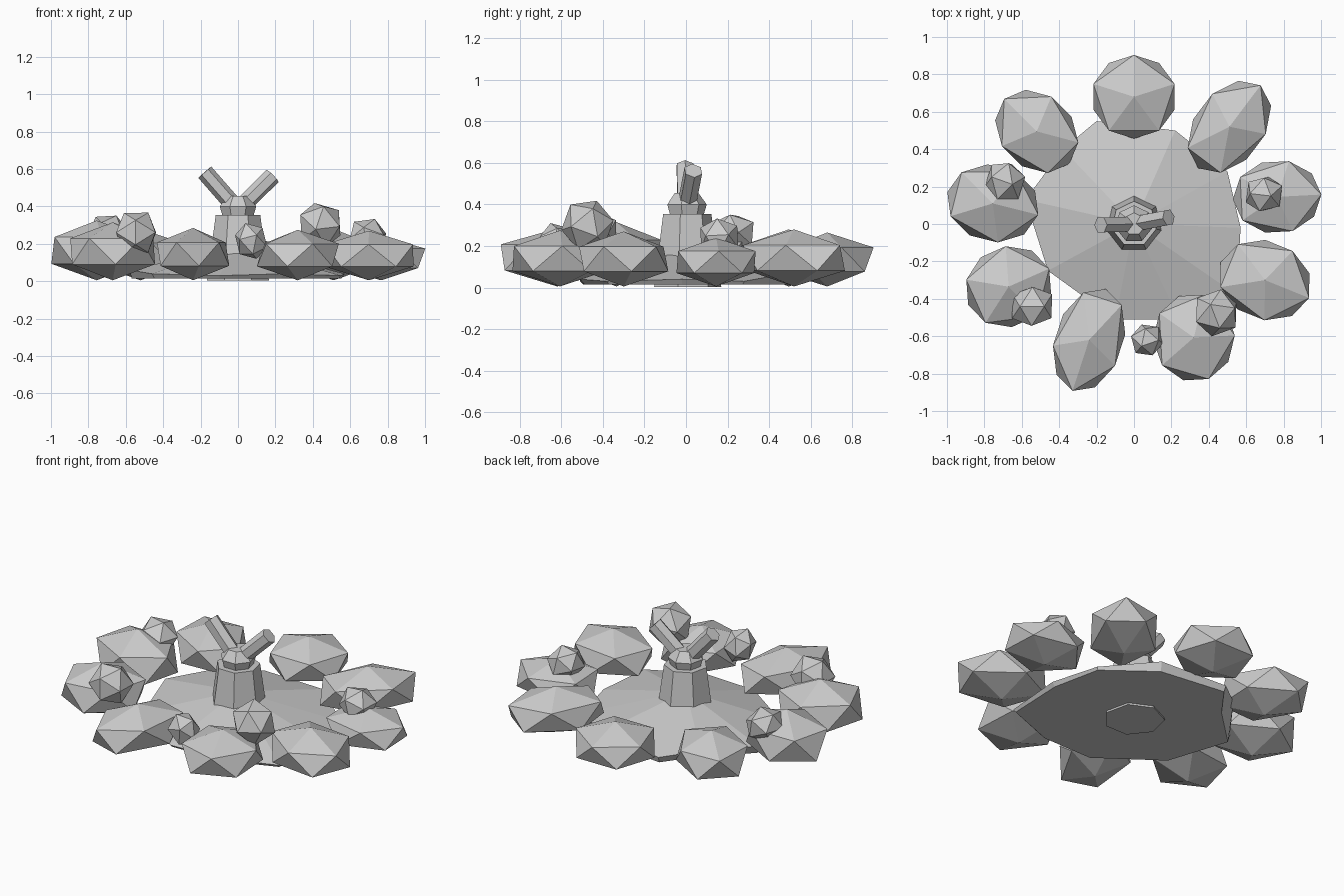
import bpy, bmesh
from math import radians
from mathutils import Matrix, Vector, Euler

cube = bpy.data.objects.get("Cube")
if cube:
    bpy.data.objects.remove(cube, do_unlink=True)

stone = bpy.data.materials.new("stone_grey")
stone.use_nodes = True
GREY = (0.6, 0.6, 0.6, 1)
stone.diffuse_color = GREY
stone.node_tree.nodes["Principled BSDF"].inputs["Base Color"].default_value = GREY


def add_object(name, bm):
    bmesh.ops.recalc_face_normals(bm, faces=bm.faces)
    mesh = bpy.data.meshes.new(name)
    bm.to_mesh(mesh)
    bm.free()
    mesh.materials.append(stone)
    obj = bpy.data.objects.new(name, mesh)
    bpy.context.collection.objects.link(obj)
    return obj


def rock(name, centre, radii, turn, tilt=(0, 0)):
    bm = bmesh.new()
    spin = Euler((radians(tilt[0]), radians(tilt[1]), radians(turn))).to_matrix().to_4x4()
    matrix = Matrix.Translation(centre) @ spin @ Matrix.Diagonal((*radii, 1))
    bmesh.ops.create_icosphere(bm, subdivisions=1, radius=1, matrix=matrix)
    return add_object(name, bm)


def loft(name, rings, sides, matrix=Matrix(), turn=0):
    """Stack of polygon rings given as (height, radius), capped at both ends."""
    bm = bmesh.new()
    loops = []
    for z, r in rings:
        loops.append([bm.verts.new(matrix @ (Matrix.Rotation(radians(turn + 360 * i / sides), 4, 'Z')
                                             @ Vector((r, 0, z)))) for i in range(sides)])
    for a, b in zip(loops, loops[1:]):
        for i in range(sides):
            j = (i + 1) % sides
            bm.faces.new((a[i], a[j], b[j], b[i]))
    bm.faces.new(loops[0][::-1])
    bm.faces.new(loops[-1])
    return add_object(name, bm)


# Ring of large rocks: x, y, long radius, short radius, turn, top height
ring_rocks = {
    "rock_back": (0.0, 0.68, 0.25, 0.255, 90, 0.265),
    "rock_back_left": (0.51, 0.52, 0.31, 0.21, 53, 0.28),
    "rock_left": (0.765, 0.145, 0.265, 0.22, 3, 0.24),
    "rock_front_left_outer": (0.70, -0.30, 0.285, 0.235, -22, 0.27),
    "rock_front_left": (0.32, -0.607, 0.245, 0.265, 3, 0.275),
    "rock_front": (-0.24, -0.62, 0.32, 0.205, -108, 0.285),
    "rock_front_right": (-0.67, -0.335, 0.265, 0.24, 24, 0.315),
    "rock_right": (-0.755, 0.11, 0.28, 0.23, -14, 0.325),
    "rock_back_right": (-0.52, 0.495, 0.275, 0.22, 135, 0.28),
}
for name, (x, y, long_r, short_r, turn, top) in ring_rocks.items():
    half = (top - 0.005) / 2
    rock(name, (x, y, 0.005 + half), (long_r, short_r, half), turn)

# Small stones resting on the ring
rock("pebble_right", (-0.69, 0.225, 0.26), (0.115, 0.12, 0.10), 20, (15, 20))
rock("pebble_left", (0.695, 0.16, 0.24), (0.105, 0.11, 0.10), 100, (20, -10))
rock("pebble_front_right", (-0.545, -0.44, 0.26), (0.125, 0.12, 0.125), 40, (20, 25))
rock("pebble_front_left", (0.44, -0.475, 0.30), (0.13, 0.13, 0.13), 70, (-20, 15))
rock("pebble_front", (0.07, -0.62, 0.215), (0.09, 0.09, 0.105), 10, (15, -20))

# Pool: uneven rim (x, y, height, inset of the flat bottom) rising to a raised middle
outline = [(0.55, -0.38, 0.03, 0.98), (0.57, -0.02, 0.04, 0.97), (0.5, 0.28, 0.03, 0.98),
           (0.22, 0.5, 0.07, 0.97), (-0.2, 0.55, 0.05, 0.98), (-0.38, 0.4, 0.08, 0.88),
           (-0.58, 0.13, 0.06, 0.98), (-0.46, -0.25, 0.04, 0.97), (-0.1, -0.51, 0.03, 0.97),
           (0.24, -0.51, 0.04, 0.96)]
bm = bmesh.new()
low = [bm.verts.new((x * s, y * s, 0.015)) for x, y, z, s in outline]
rim = [bm.verts.new((x, y, z)) for x, y, z, s in outline]
peak = bm.verts.new((0, 0, 0.19))
bm.faces.new(low)
for i in range(len(outline)):
    j = i - 1
    bm.faces.new((low[i], low[j], rim[j], rim[i]))
    bm.faces.new((rim[i], rim[j], peak))
add_object("pool", bm)

# Central spout column with a flared collar
loft("column", [(0.003, 0.17), (0.355, 0.122)], 7, turn=90)
loft("collar", [(0.35, 0.085), (0.40, 0.10), (0.455, 0.06)], 7, turn=90)

# Two angled pipes
for name, tip in (("pipe_right", (-0.178, -0.005, 0.583)), ("pipe_left", (0.185, 0.035, 0.563))):
    start = Vector((0, 0, 0.38))
    axis = Vector(tip) - start
    aim = Matrix.Translation(start) @ axis.to_track_quat('Z', 'Y').to_matrix().to_4x4()
    loft(name, [(0, 0.046), (axis.length, 0.046)], 6, aim, turn=30)
